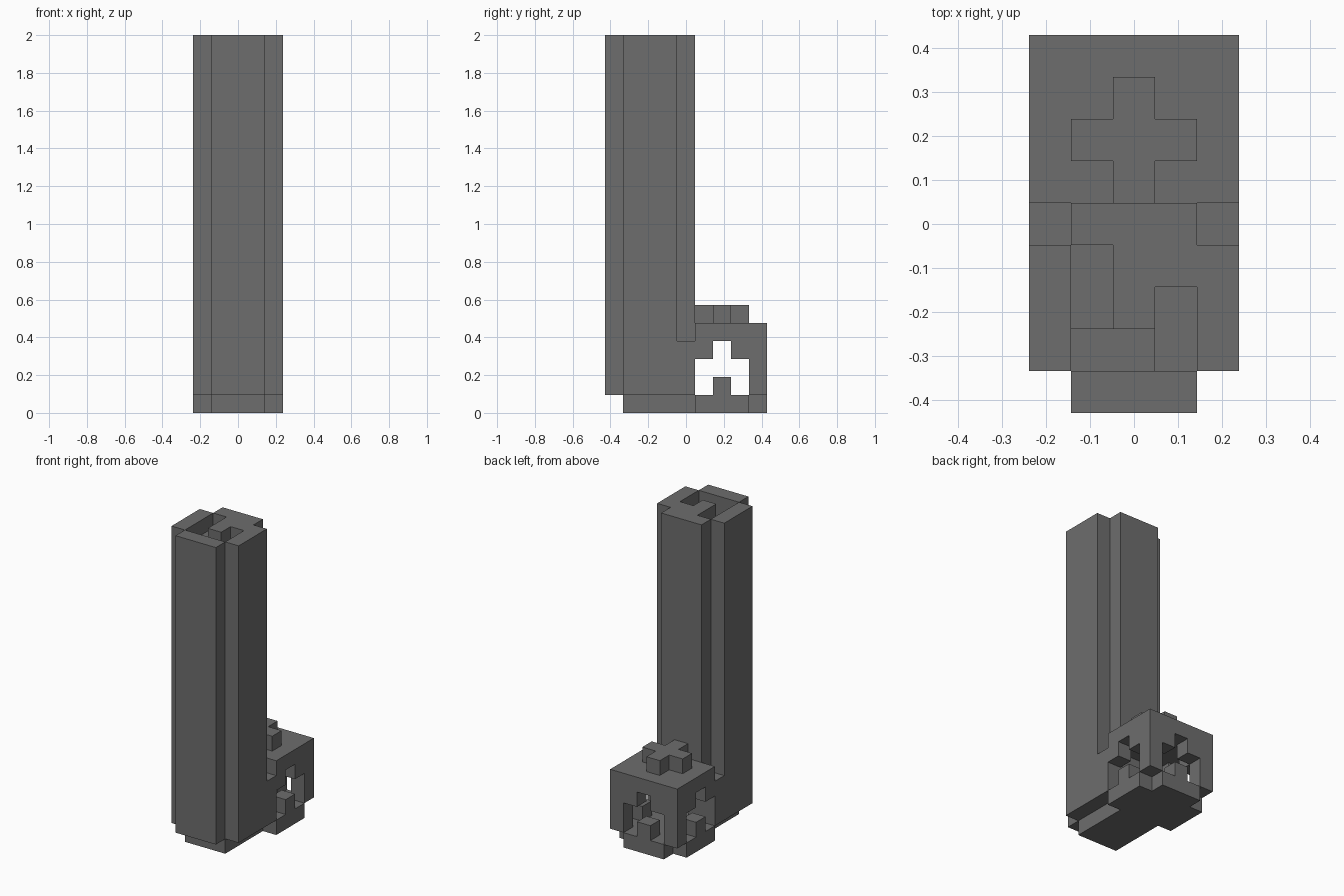
import bpy
import bmesh
from mathutils import Vector

cube = bpy.data.objects.get("Cube")
if cube:
    bpy.data.objects.remove(cube, do_unlink=True)

# One block is the unit of the whole building: 5 wide, 9 deep, 21 tall
HEIGHT = 21
UNIT = 2 / HEIGHT
ORIGIN = Vector((-2.5, -4.5, 0))

stone = bpy.data.materials.new("dark_grey_stone")
stone.use_nodes = True
GREY = (0.155, 0.155, 0.155, 1)
stone.diffuse_color = GREY
stone.node_tree.nodes["Principled BSDF"].inputs["Base Color"].default_value = GREY


def box(x0, x1, y0, y1, z0, z1):
    """Set of block cells, all limits included."""
    return {(x, y, z) for x in range(x0, x1 + 1)
            for y in range(y0, y1 + 1) for z in range(z0, z1 + 1)}


TOP = HEIGHT - 1

# Tower: round-cornered shaft with a hollow stairwell and a doorway
tower = box(0, 4, 1, 3, 1, TOP) | box(1, 3, 0, 4, 1, TOP)
tower |= box(0, 0, 4, 4, 1, 3) | box(4, 4, 4, 4, 1, 3)
tower -= box(1, 3, 1, 3, 1, TOP)
tower -= box(2, 2, 4, 4, 1, 2)

# Spiral stair: central post, two blocks per step, four steps per turn
stair = box(2, 2, 2, 2, 1, TOP)
steps = [((2, 3), (3, 3)), ((3, 2), (3, 1)), ((2, 1), (1, 1)), ((1, 2), (1, 3))]
for z in range(1, HEIGHT):
    stair |= {(x, y, z) for x, y in steps[z % 4]}

# Base slab: strip under the tower and a cross under the room
base = box(1, 3, 1, 8, 0, 0) | box(0, 4, 5, 7, 0, 0)

# Room: hollow box with a stepped window in each of its three walls
room = box(0, 4, 5, 8, 1, 4) - box(1, 3, 5, 7, 1, 3)
window = {(a, z) for a in (-1, 0, 1) for z in (1, 2)} - {(0, 1)} | {(0, 3)}
for a, z in window:
    room -= {(0, 6 + a, z), (4, 6 + a, z), (2 + a, 8, z)}

# Roof cross
cross = box(1, 3, 6, 6, 5, 5) | box(2, 2, 5, 7, 5, 5)

parts = {"tower_wall": tower, "spiral_stair": stair, "base_slab": base,
         "room_wall": room, "roof_cross": cross}
solid = set().union(*parts.values())


def build(name, cells):
    """Skin the cells, leaving out faces that touch another block."""
    bm = bmesh.new()
    verts = {}

    def vert(p):
        key = tuple(round(c) for c in p)
        if key not in verts:
            verts[key] = bm.verts.new((Vector(key) + ORIGIN) * UNIT)
        return verts[key]

    for cell in sorted(cells):
        for axis in range(3):
            for side in (0, 1):
                normal = Vector((0, 0, 0))
                normal[axis] = 2 * side - 1
                if tuple(round(c) for c in Vector(cell) + normal) in solid:
                    continue
                u, v = Vector((0, 0, 0)), Vector((0, 0, 0))
                u[(axis + 1) % 3] = v[(axis + 2) % 3] = 1
                corner = Vector(cell)
                corner[axis] += side
                loop = [corner, corner + u, corner + u + v, corner + v]
                if not side:
                    loop.reverse()
                bm.faces.new([vert(p) for p in loop])
    # Merge coplanar squares into clean flat faces
    bmesh.ops.dissolve_limit(bm, angle_limit=0.01, verts=bm.verts, edges=bm.edges)
    mesh = bpy.data.meshes.new(name)
    bm.to_mesh(mesh)
    bm.free()
    mesh.materials.append(stone)
    bpy.context.collection.objects.link(bpy.data.objects.new(name, mesh))


for part_name, part_cells in parts.items():
    build(part_name, part_cells)
